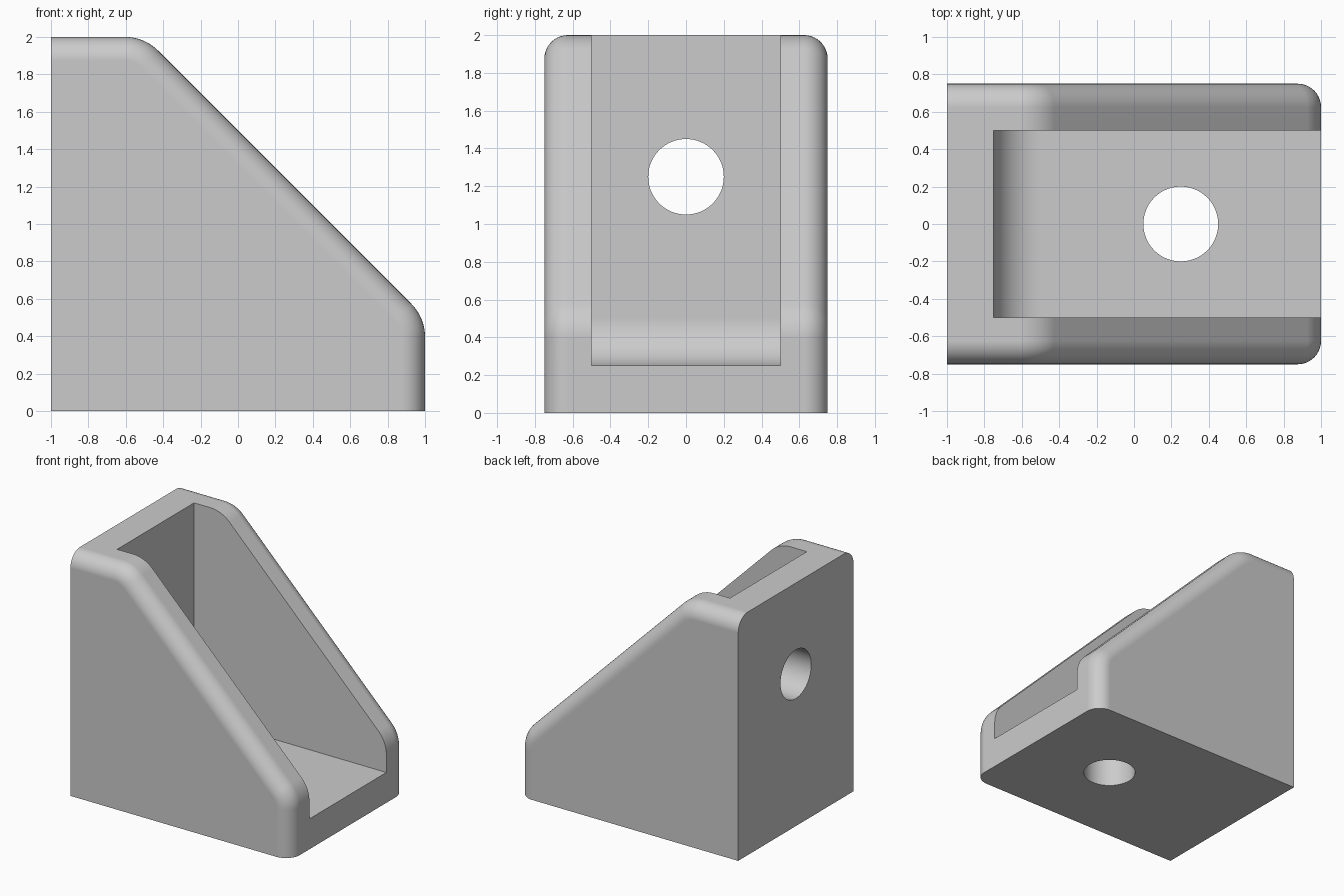
import bpy, bmesh
from math import sin, cos, pi, radians
from mathutils import Matrix, Vector

if "Cube" in bpy.data.objects:
    bpy.data.objects.remove(bpy.data.objects["Cube"], do_unlink=True)


def arc(cx, cz, r, start, end, n):
    """Points on an arc in the XZ plane, angles in degrees."""
    angles = [radians(start + (end - start) * i / n) for i in range(n + 1)]
    return [(cx + r * cos(a), cz + r * sin(a)) for a in angles]


def extrude_profile(points, half_width):
    """Prism of an XZ profile, centred on y = 0."""
    bm = bmesh.new()
    face = bm.faces.new([bm.verts.new((x, -half_width, z)) for x, z in points])
    ext = bmesh.ops.extrude_face_region(bm, geom=[face])
    new = [v for v in ext["geom"] if isinstance(v, bmesh.types.BMVert)]
    bmesh.ops.translate(bm, verts=new, vec=(0, 2 * half_width, 0))
    bmesh.ops.recalc_face_normals(bm, faces=bm.faces)
    return bm


def make_object(name, bm):
    mesh = bpy.data.meshes.new(name)
    bm.to_mesh(mesh)
    bm.free()
    obj = bpy.data.objects.new(name, mesh)
    bpy.context.collection.objects.link(obj)
    return obj


def hole_cutter(name, centre, axis):
    bm = bmesh.new()
    turn = Vector((0, 0, 1)).rotation_difference(axis).to_matrix().to_4x4()
    bmesh.ops.create_cone(bm, cap_ends=True, segments=64, radius1=0.2, radius2=0.2,
                          depth=0.6, matrix=Matrix.Translation(centre) @ turn)
    return make_object(name, bm)


# Bracket body: wedge profile with two rounded corners
t = 0.25 * (2 ** 0.5 - 1)
profile = [(-1, 0), (1, 0)]
profile += arc(0.75, 0.5 - t, 0.25, 0, 45, 10)
profile += arc(-0.5 - t, 1.75, 0.25, 45, 90, 10)
profile += [(-1, 2)]
bm = extrude_profile(profile, 0.75)

# Round the outer rims, leaving base and back edges sharp
def on_rim(e):
    a, b = (v.co for v in e.verts)
    mid = (a + b) / 2
    return abs(a.y - b.y) < 1e-5 and mid.z > 0.01 and mid.x > -0.99

bmesh.ops.bevel(bm, geom=[e for e in bm.edges if on_rim(e)], offset=0.125,
                offset_type='OFFSET', segments=10, profile=0.5,
                affect='EDGES', clamp_overlap=False)
bracket = make_object("corner_bracket", bm)

# Pocket between the side walls, with a filleted inner corner
pocket = [(1.5, 2.5), (-0.75, 2.5)] + arc(-0.5, 0.5, 0.25, 180, 270, 16) + [(1.5, 0.25)]
cutters = [
    make_object("pocket_cutter", extrude_profile(pocket, 0.5)),
    hole_cutter("base_hole_cutter", Vector((0.25, 0, 0.1)), Vector((0, 0, 1))),
    hole_cutter("back_hole_cutter", Vector((-0.9, 0, 1.25)), Vector((1, 0, 0))),
]

bpy.ops.object.select_all(action='DESELECT')
bpy.context.view_layer.objects.active = bracket
bracket.select_set(True)
for cutter in cutters:
    cutter.hide_render = True
    mod = bracket.modifiers.new("cut", 'BOOLEAN')
    mod.operation = 'DIFFERENCE'
    mod.solver = 'EXACT'
    mod.object = cutter
    bpy.ops.object.modifier_apply(modifier=mod.name)
    bpy.data.objects.remove(cutter, do_unlink=True)

# Single grey material
grey = bpy.data.materials.new("light_grey")
grey.use_nodes = True
colour = (0.6, 0.6, 0.6, 1)
grey.diffuse_color = colour
grey.node_tree.nodes["Principled BSDF"].inputs["Base Color"].default_value = colour
bracket.data.materials.clear()
bracket.data.materials.append(grey)
for poly in bracket.data.polygons:
    poly.material_index = 0

# Smooth fillets, flat panels
bpy.ops.object.shade_smooth_by_angle(angle=radians(30))
weighted = bracket.modifiers.new("weighted_normals", 'WEIGHTED_NORMAL')
weighted.keep_sharp = True
